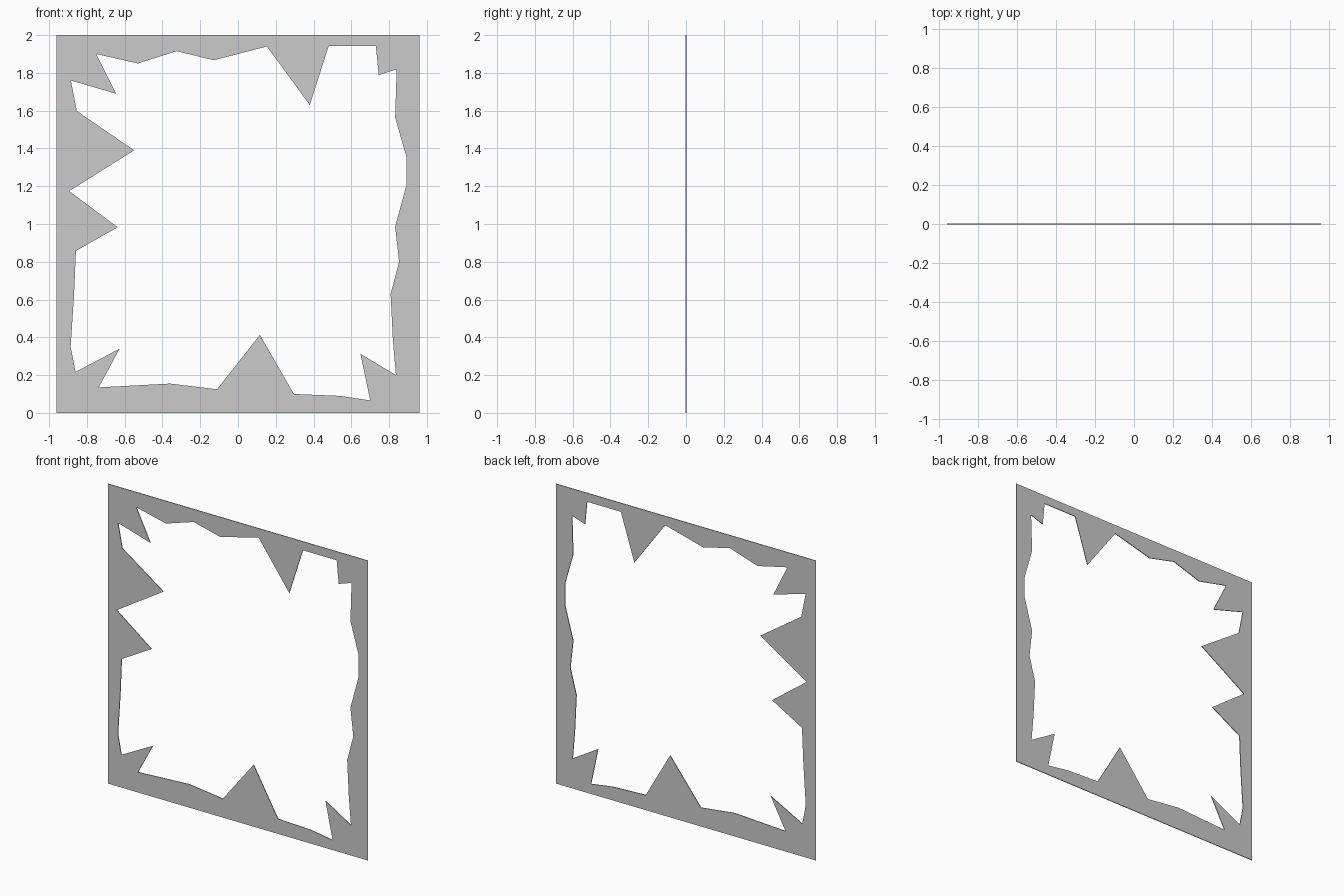
import bpy, bmesh

if "Cube" in bpy.data.objects:
    bpy.data.objects.remove(bpy.data.objects["Cube"])

W, H, T = 0.96, 2.0, 0.005

# Jagged opening, clockwise from the top left (x, z)
top = [(-.75, 1.90), (-.53, 1.85), (-.325, 1.915), (-.128, 1.867), (.153, 1.94),
       (.38, 1.63), (.48, 1.942), (.73, 1.942), (.745, 1.788)]
right = [(.84, 1.82), (.832, 1.563), (.893, 1.35), (.893, 1.21), (.832, .986),
         (.853, .80), (.808, .63), (.82, .387), (.836, .20), (.648, .313)]
bottom = [(.70, .066), (.54, .09), (.296, .10), (.116, .413), (-.111, .125),
          (-.36, .155), (-.737, .135), (-.627, .34)]
left = [(-.86, .217), (-.886, .35), (-.868, .625), (-.858, .858), (-.637, .983),
        (-.894, 1.174), (-.55, 1.39), (-.853, 1.598), (-.885, 1.76), (-.646, 1.69)]
opening = top + right + bottom + left
border = [(-W, 0), (W, 0), (W, H), (-W, H)]


def add_loop(bm, points):
    verts = [bm.verts.new((x, 0, z)) for x, z in points]
    return [bm.edges.new((a, b)) for a, b in zip(verts, verts[1:] + verts[:1])]


# Pane remains: rectangle with the opening left empty
bm = bmesh.new()
edges = add_loop(bm, border) + add_loop(bm, opening)
bmesh.ops.triangle_fill(bm, use_beauty=True, use_dissolve=False, edges=edges, normal=(0, -1, 0))
bmesh.ops.recalc_face_normals(bm, faces=bm.faces)
mesh = bpy.data.meshes.new("broken_glass_pane")
bm.to_mesh(mesh)
bm.free()
pane = bpy.data.objects.new("broken_glass_pane", mesh)
bpy.context.collection.objects.link(pane)

# Thin glass thickness, centred on y = 0
solid = pane.modifiers.new("thickness", 'SOLIDIFY')
solid.thickness = T
solid.offset = 0
